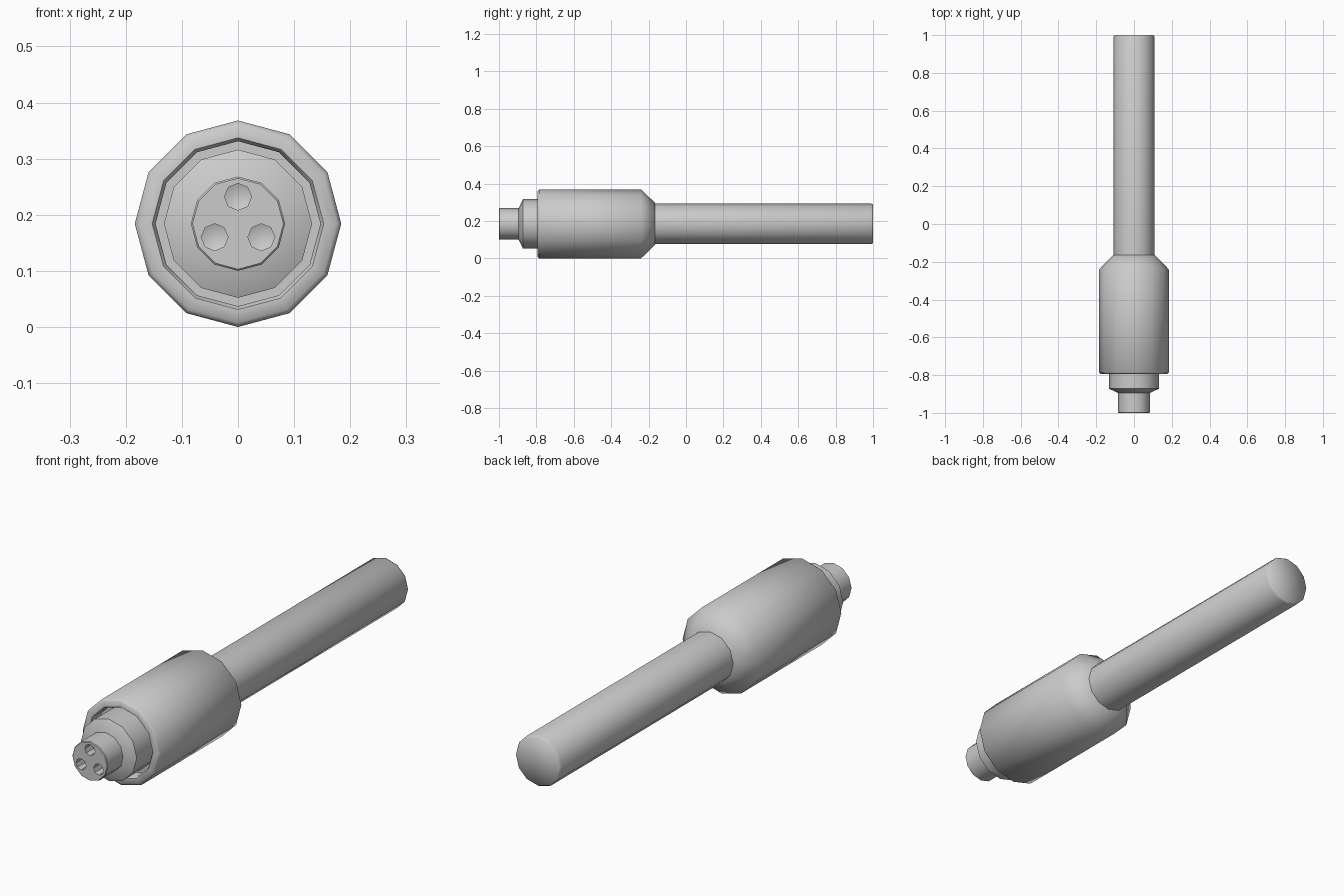
import bpy, bmesh, math

cube = bpy.data.objects.get("Cube")
if cube:
    bpy.data.objects.remove(cube)

AXIS_Z = 0.184
SIDES = 12

grey = bpy.data.materials.new("plain grey")
grey.use_nodes = True
grey.diffuse_color = (0.6, 0.6, 0.6, 1)
grey.node_tree.nodes["Principled BSDF"].inputs["Base Color"].default_value = (0.6, 0.6, 0.6, 1)


def lathe(name, profile, sides=SIDES, x=0, z=AXIS_Z):
    """Turn (radius, y) points around an axis along y; radius 0 makes a pole."""
    bm = bmesh.new()
    rings = []
    for r, y in profile:
        if r == 0:
            rings.append([bm.verts.new((x, y, z))] * sides)
        else:
            turn = [2 * math.pi * i / sides for i in range(sides)]
            rings.append([bm.verts.new((x + r * math.sin(a), y, z + r * math.cos(a))) for a in turn])
    for a, b in zip(rings, rings[1:]):
        for i in range(sides):
            j = (i + 1) % sides
            bm.faces.new(dict.fromkeys((a[i], a[j], b[j], b[i])))
    bmesh.ops.recalc_face_normals(bm, faces=bm.faces)
    mesh = bpy.data.meshes.new(name)
    bm.to_mesh(mesh)
    bm.free()
    mesh.materials.append(grey)
    obj = bpy.data.objects.new(name, mesh)
    bpy.context.collection.objects.link(obj)
    return obj


def smooth(obj, degrees):
    bpy.ops.object.select_all(action="DESELECT")
    obj.select_set(True)
    bpy.context.view_layer.objects.active = obj
    bpy.ops.object.shade_smooth_by_angle(angle=math.radians(degrees))


# Contact plug with three sockets
plug = lathe("contact_plug", [(0, -1), (0.081, -1), (0.084, -0.997), (0.084, -0.88), (0, -0.88)])
for k in range(3):
    a = 2 * math.pi * k / 3
    cutter = lathe("socket_cutter", [(0, -1.05), (0.024, -1.05), (0.024, -0.95), (0, -0.94)],
                   8, 0.048 * math.sin(a), AXIS_Z + 0.048 * math.cos(a))
    cutter.hide_render = True
    cut = plug.modifiers.new("socket", "BOOLEAN")
    cut.object = cutter
    cut.solver = "EXACT"
    bpy.context.view_layer.objects.active = plug
    bpy.ops.object.modifier_apply(modifier=cut.name)
    bpy.data.objects.remove(cutter)
smooth(plug, 40)

# Chamfered collar behind the plug
collar = lathe("collar", [(0, -0.895), (0.084, -0.895), (0.132, -0.872), (0.132, -0.72), (0, -0.72)])
smooth(collar, 50)

# Gripping sleeve with a recessed front and a tapered back
sleeve = lathe("sleeve", [(0, -0.74), (0.147, -0.74), (0.147, -0.785), (0.153, -0.793), (0.176, -0.793),
                          (0.184, -0.785), (0.184, -0.24), (0.112, -0.165), (0, -0.165)])
smooth(sleeve, 50)

# Cable with a softly shaded end
cable = lathe("cable", [(0, -0.2), (0.108, -0.2), (0.108, 0.992), (0.103, 1), (0, 1)])
smooth(cable, 70)
